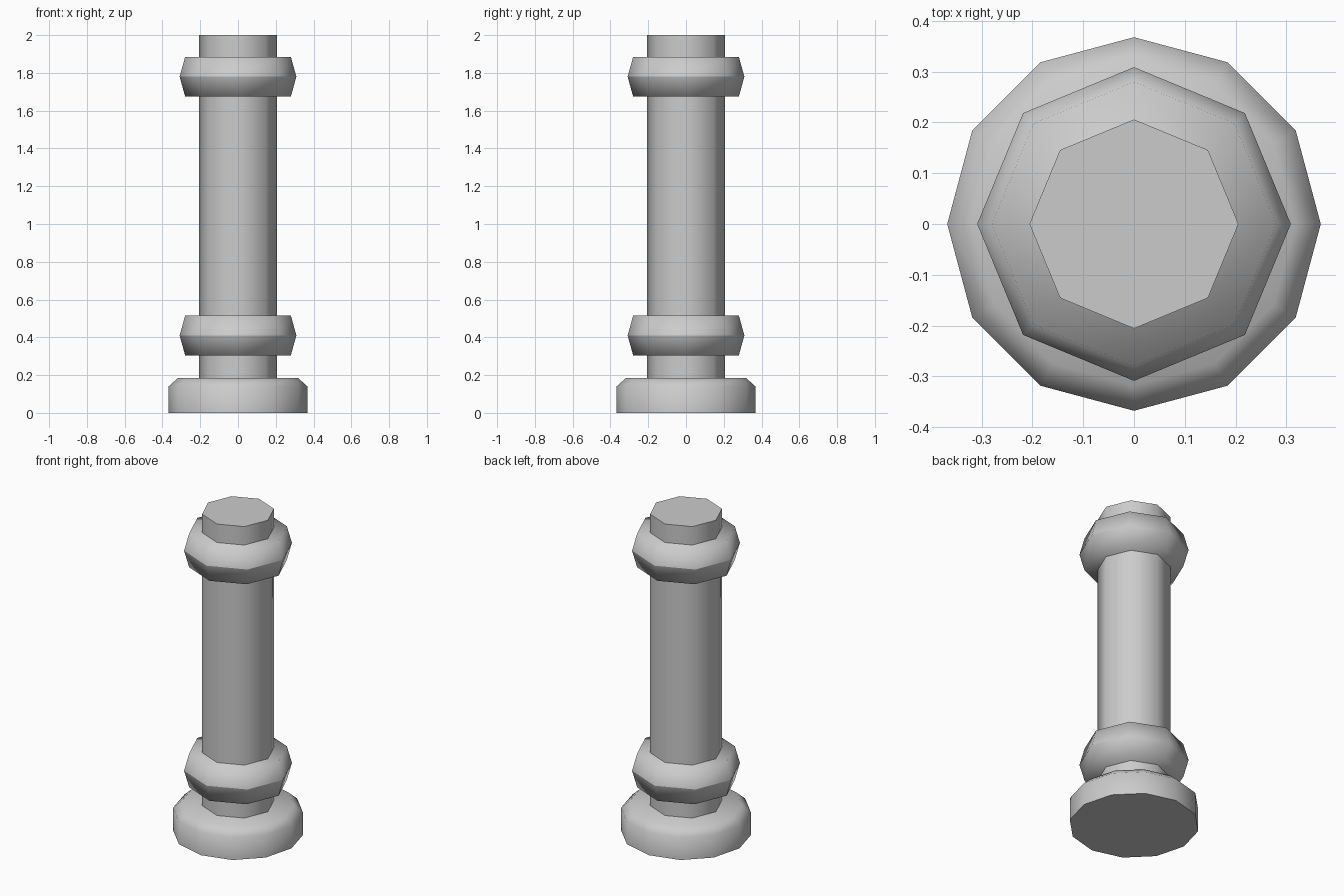
import bpy, bmesh, math

if "Cube" in bpy.data.objects:
    bpy.data.objects.remove(bpy.data.objects["Cube"])


def turned(name, sides, profile, sharp_z=()):
    """Closed faceted solid turned from (radius, z) pairs; edges at sharp_z stay crisp."""
    bm = bmesh.new()
    loops = []
    for r, z in profile:
        loops.append([bm.verts.new((r * math.cos(2 * math.pi * i / sides),
                                    r * math.sin(2 * math.pi * i / sides), z))
                      for i in range(sides)])
    for low, high in zip(loops, loops[1:]):
        for i in range(sides):
            j = (i + 1) % sides
            bm.faces.new((low[i], low[j], high[j], high[i]))
    bm.faces.new(loops[0][::-1])
    bm.faces.new(loops[-1])
    for f in bm.faces:
        f.smooth = True
    for e in bm.edges:
        if any(all(abs(v.co.z - z) < 1e-4 for v in e.verts) for z in sharp_z):
            e.smooth = False
    bm.normal_update()
    mesh = bpy.data.meshes.new(name)
    bm.to_mesh(mesh)
    bm.free()
    obj = bpy.data.objects.new(name, mesh)
    bpy.context.collection.objects.link(obj)
    return obj


# Twelve-sided foot with a chamfered, softly shaded top
turned("base", 12, [(0.368, 0), (0.368, 0.14), (0.318, 0.185)], sharp_z=(0,))

# Eight-sided shaft, sunk into the base
turned("shaft", 8, [(0.206, 0.1), (0.206, 2.0)], sharp_z=(0.1, 2.0))

# Two collars with a crisp ridge around the middle
for name, z in (("lower_collar", 0.41), ("upper_collar", 1.78)):
    turned(name, 8, [(0.28, z - 0.105), (0.309, z), (0.28, z + 0.105)], sharp_z=(z,))
